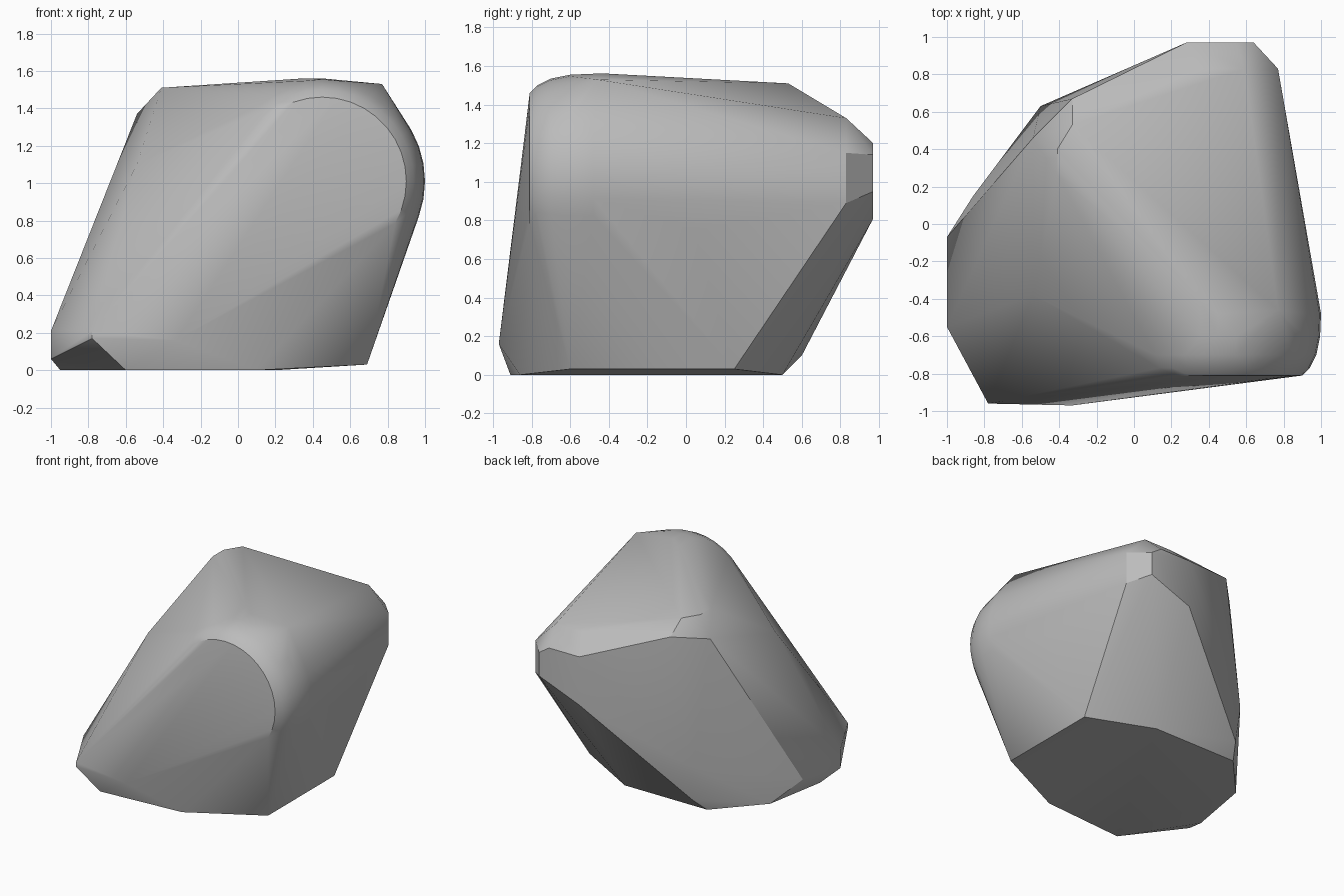
import bpy, bmesh, math

cube = bpy.data.objects.get("Cube")
if cube:
    bpy.data.objects.remove(cube)

# Stone colour
stone = bpy.data.materials.new("grey_stone")
stone.use_nodes = True
GREY = (0.5, 0.5, 0.5, 1)
stone.diffuse_color = GREY
stone.node_tree.nodes["Principled BSDF"].inputs["Base Color"].default_value = GREY

# Flat underside
base = [(.69, -.6, .03), (.69, .25, .03), (.2, .5, 0), (-.54, .5, 0), (-.86, .15, 0),
        (-.95, -.36, 0), (-.6, -.91, 0), (.1, -.86, 0)]
# Left toe and lower front
toe = [(-1, -.55, .06), (-1, -.55, .21), (-1, -.07, .15), (-.78, -.96, .17),
       (-.78, -.96, .21), (-.33, -.97, .16)]
# Top corners
crown = [(-.54, -.38, 1.1), (-.54, .46, 1.37), (-.41, .26, 1.51), (-.41, .4, 1.51),
         (-.33, .53, 1.51), (-.33, .67, 1.41), (.77, -.46, 1.53), (.35, -.4, 1.56)]
# Blunt rear end
rear = [(.59, .83, 1.33), (.35, .83, 1.33), (.77, .83, 1.15), (.77, .83, .89),
        (.64, .97, 1.14), (.64, .97, .95), (.55, .97, 1.2), (.28, .97, 1.2),
        (.28, .97, .81), (-.5, .63, .38), (-.48, .6, .1), (.88, .04, .75)]

# Rounded shoulder: arcs that widen as they run back from the front face
shoulder = []
for radius, y in [(.45, -.81), (.49, -.77), (.525, -.7), (.545, -.6), (.55, -.48)]:
    for step in range(17):
        a = math.radians(-30 + 10 * step)
        shoulder.append((.45 + radius * math.cos(a), y, 1.01 + radius * math.sin(a)))

# Wrap all the corners in one convex skin
bm = bmesh.new()
for p in base + toe + crown + rear + shoulder:
    bm.verts.new(p)
hull = bmesh.ops.convex_hull(bm, input=bm.verts)
loose = [v for v in bm.verts if not v.link_faces]
bmesh.ops.delete(bm, geom=loose, context='VERTS')
bmesh.ops.dissolve_limit(bm, angle_limit=math.radians(1.5), verts=bm.verts, edges=bm.edges)
bmesh.ops.recalc_face_normals(bm, faces=bm.faces)

mesh = bpy.data.meshes.new("boulder")
bm.to_mesh(mesh)
bm.free()
mesh.materials.append(stone)
boulder = bpy.data.objects.new("boulder", mesh)
bpy.context.collection.objects.link(boulder)

# Soft shading with crisp main edges
bpy.ops.object.select_all(action='DESELECT')
boulder.select_set(True)
bpy.context.view_layer.objects.active = boulder
bpy.ops.object.shade_smooth_by_angle(angle=math.radians(30))
